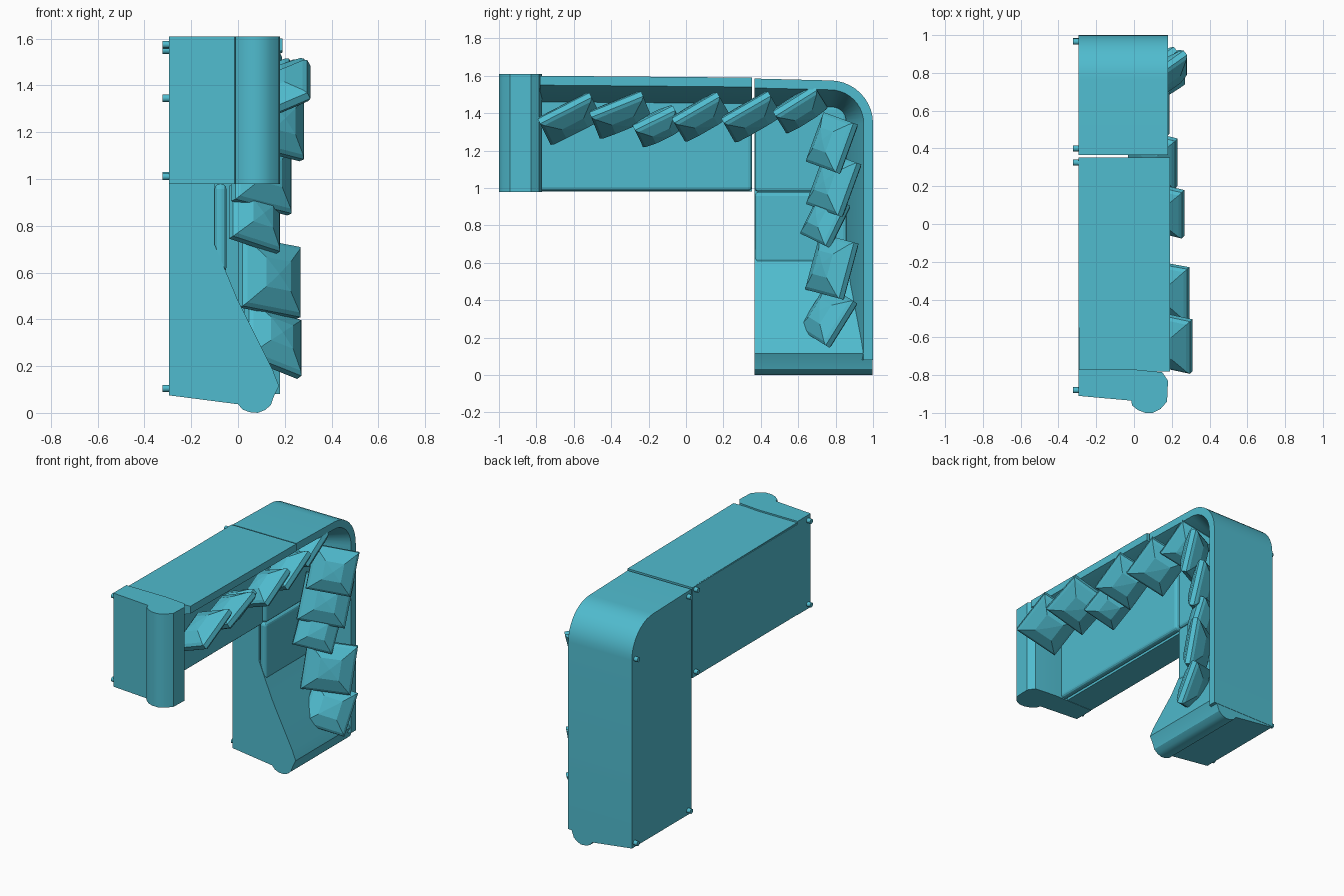
import bpy, bmesh, math
from mathutils import Vector

if "Cube" in bpy.data.objects:
    bpy.data.objects.remove(bpy.data.objects["Cube"])

# L-shaped sectional sofa resting on its side: the sofa's "up" is +x
teal = bpy.data.materials.new("teal fabric")
teal.diffuse_color = (0.08, 0.50, 0.62, 1)
teal.use_nodes = True
teal.node_tree.nodes["Principled BSDF"].inputs["Base Color"].default_value = teal.diffuse_color


def finish(name, bm, bevel=0.0, smooth=None):
    bmesh.ops.recalc_face_normals(bm, faces=bm.faces)
    me = bpy.data.meshes.new(name)
    bm.to_mesh(me)
    bm.free()
    me.materials.append(teal)
    ob = bpy.data.objects.new(name, me)
    bpy.context.collection.objects.link(ob)
    if bevel:
        mod = ob.modifiers.new("soft edge", 'BEVEL')
        mod.width, mod.segments = bevel, 3
    if smooth:
        bpy.ops.object.select_all(action='DESELECT')
        ob.select_set(True)
        bpy.context.view_layer.objects.active = ob
        bpy.ops.object.shade_smooth_by_angle(angle=math.radians(smooth))
    return ob


def prism(name, pts, direction, **kw):
    """Extrude a closed outline of 3D points."""
    bm = bmesh.new()
    face = bm.faces.new([bm.verts.new(p) for p in pts])
    ext = bmesh.ops.extrude_face_region(bm, geom=[face])
    bmesh.ops.translate(bm, vec=direction,
                        verts=[g for g in ext["geom"] if isinstance(g, bmesh.types.BMVert)])
    return finish(name, bm, **kw)


def block(name, x, y, z, **kw):
    return prism(name, [(x[0], y[0], z[0]), (x[0], y[1], z[0]), (x[0], y[1], z[1]),
                        (x[0], y[0], z[1])], (x[1] - x[0], 0, 0), **kw)


def backrest(name, path, top):
    """Loft a sloping back along (y, z, inward y, inward z) stations."""
    bm = bmesh.new()
    rings = []
    for y, z, ny, nz in path:
        section = [(-0.29, 0), (top, 0), (top, 0.05), (-0.08, 0.15), (-0.29, 0.15)]
        rings.append([bm.verts.new((x, y + ny * d, z + nz * d)) for x, d in section])
    for a, b in zip(rings, rings[1:]):
        for i in range(5):
            j = (i + 1) % 5
            bm.faces.new((a[i], a[j], b[j], b[i]))
    bm.faces.new(rings[0])
    bm.faces.new(rings[-1])
    finish(name, bm, smooth=30)


def cushion(name, centre, u, v, thick=0.075):
    """Square pillow with a raised border and a peaked middle on both sides."""
    c, u, v = Vector(centre), Vector(u) / 2, Vector(v) / 2
    n = u.cross(v).normalized()
    bm = bmesh.new()
    rings = []
    for s, h in ((0.42, 0.92), (0.90, 0.42), (1.0, 0.22), (1.0, -0.22), (0.90, -0.42), (0.42, -0.92)):
        rings.append([bm.verts.new(c + u * a * s + v * b * s + n * h * thick)
                      for a, b in ((-1, -1), (1, -1), (1, 1), (-1, 1))])
    for a, b in zip(rings, rings[1:]):
        for i in range(4):
            j = (i + 1) % 4
            bm.faces.new((a[i], a[j], b[j], b[i]))
    for ring, h in ((rings[0], 1), (rings[-1], -1)):
        tip = bm.verts.new(c + n * h * thick)
        for i in range(4):
            bm.faces.new((ring[i], ring[(i + 1) % 4], tip))
    finish(name, bm)


# Long section: base, seat and back
block("long_base", (-0.295, -0.10), (-0.90, 0.352), (0.98, 1.59))
block("long_seat", (-0.10, -0.05), (-0.79, 0.352), (0.985, 1.48), bevel=0.02)
backrest("long_back", [(-0.78, 1.60, 0, -1), (0.352, 1.59, 0, -1)], 0.19)

# Corner section: outline with rounded outer corner
R = 0.23
arc = [(math.cos(t), math.sin(t)) for t in [math.pi / 2 * i / 10 for i in range(11)]]
path = [(1.0, 0.08, -1, 0)]
path += [(1.0 - R + R * c, 1.575 - R + R * s, -c, -s) for c, s in arc]
path += [(0.365, 1.585, 0, -1)]
outline = [(-0.295, y, z) for y, z, _, _ in path] + [(-0.295, 0.365, 0.08)]
prism("corner_base", outline, (0.195, 0, 0), smooth=30)
backrest("corner_back", path, 0.18)
block("corner_seat_low", (-0.10, -0.05), (0.368, 0.86), (0.60, 0.978), bevel=0.02)
block("corner_seat_high", (-0.10, -0.05), (0.368, 0.86), (0.98, 1.44), bevel=0.02)

# Rolled arms; profile is (height, distance from sofa end)
roll = [(-0.295, 0.075), (0.0, 0.037), (0.02, 0.014), (0.05, 0.003), (0.085, 0.0),
        (0.115, 0.012), (0.14, 0.033), (0.155, 0.075), (0.175, 0.115)]
prism("corner_arm", [(x, 0.365, d) for x, d in
                     roll + [(0.15, 0.18), (0.0, 0.48), (-0.10, 0.72), (-0.295, 0.72)]],
      (0, 0.633, 0), smooth=30)
long_roll = [(-0.295, 0.09), (-0.015, 0.065), (-0.01, 0.04), (0.02, 0.015), (0.06, 0.0),
             (0.10, 0.0), (0.14, 0.02), (0.175, 0.06), (0.18, 0.17), (0.15, 0.215),
             (0.0, 0.23), (-0.295, 0.23)]
prism("long_arm", [(x, d - 1, 0.978) for x, d in long_roll], (0, 0, 0.632), smooth=30)

# Small round feet under the base
for i, (y, z) in enumerate([(-0.88, 1.01), (-0.88, 1.575), (0.325, 1.015), (0.325, 1.57),
                            (0.40, 0.105), (0.97, 0.105), (0.40, 1.55), (0.965, 1.345)]):
    pts = [(-0.322, y + 0.016 * math.cos(k * math.pi / 5), z + 0.016 * math.sin(k * math.pi / 5))
           for k in range(10)]
    prism(f"foot_{i + 1}", pts, (0.03, 0, 0), smooth=40)

# Cushions leaning on the long back: (x, y, z, size, tilt in degrees)
for i, (x, y, z, s, a) in enumerate([(0.17, -0.62, 1.37, 0.31, 27), (0.16, -0.35, 1.39, 0.30, 22),
                                     (0.07, -0.15, 1.33, 0.24, 26), (0.14, 0.08, 1.38, 0.28, 30),
                                     (0.10, 0.35, 1.38, 0.29, 30), (0.07, 0.61, 1.42, 0.26, 32)]):
    t = math.radians(a)
    v = Vector((0, math.cos(t), math.sin(t))) * s
    u = Vector((0.90, -0.43 * math.sin(t), 0.43 * math.cos(t))) * s * 0.95
    cushion(f"long_cushion_{i + 1}", (x, y, z), u, v, 0.07)

# Cushions leaning on the corner section's back
for i, (x, y, z, s, a) in enumerate([(0.15, 0.76, 0.315, 0.28, 32), (0.135, 0.78, 0.58, 0.31, 15),
                                     (0.07, 0.745, 0.83, 0.25, 26), (0.10, 0.79, 1.02, 0.30, 20),
                                     (0.16, 0.78, 1.24, 0.28, 20)]):
    t = math.radians(a)
    v = Vector((0, math.sin(t), math.cos(t))) * s
    u = Vector((0.80, 0.60 * math.cos(t), -0.60 * math.sin(t))) * s
    cushion(f"corner_cushion_{i + 1}", (x, y, z), u, v, 0.07)
